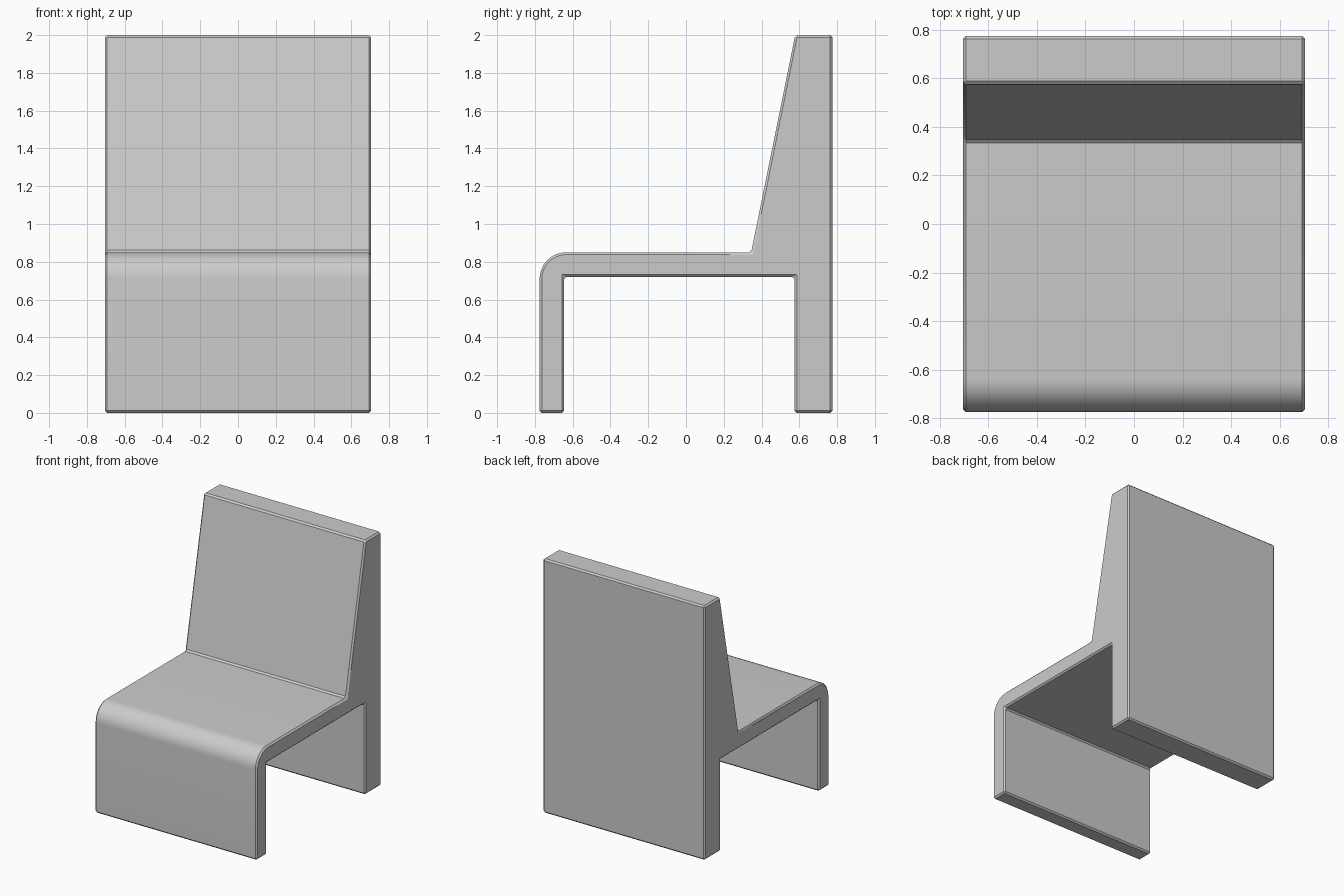
import bpy, bmesh, math

if "Cube" in bpy.data.objects:
    bpy.data.objects.remove(bpy.data.objects["Cube"])

HALF_W = 0.705
BEVEL = 0.012

# Side profile (y, z): rounded front edge, seat, sloped back, rear slab, underside
R, CY, CZ, N = 0.14, -0.635, 0.71, 10
profile = [(-0.775, 0)]
for i in range(N + 1):
    a = math.pi - i * math.pi / 2 / N
    profile.append((CY + R * math.cos(a), CZ + R * math.sin(a)))
profile += [(0.345, 0.85), (0.578, 2.0), (0.775, 2.0), (0.775, 0),
            (0.575, 0), (0.575, 0.72), (-0.645, 0.72), (-0.645, 0)]

# Extrude the profile across the chair width
bm = bmesh.new()
face = bm.faces.new([bm.verts.new((-HALF_W, y, z)) for y, z in profile])
ext = bmesh.ops.extrude_face_region(bm, geom=[face])
verts = [g for g in ext["geom"] if isinstance(g, bmesh.types.BMVert)]
bmesh.ops.translate(bm, verts=verts, vec=(2 * HALF_W, 0, 0))
bmesh.ops.recalc_face_normals(bm, faces=bm.faces)

# Small chamfer on every hard edge
hard = [e for e in bm.edges if e.calc_face_angle(0) > math.radians(30)]
bmesh.ops.bevel(bm, geom=hard, offset=BEVEL, offset_type='OFFSET', segments=1,
                profile=0.5, affect='EDGES', clamp_overlap=True)
bmesh.ops.recalc_face_normals(bm, faces=bm.faces)

mesh = bpy.data.meshes.new("chair")
bm.to_mesh(mesh)
bm.free()
chair = bpy.data.objects.new("chair", mesh)
bpy.context.collection.objects.link(chair)

# Smooth only the rounded front edge
bpy.context.view_layer.objects.active = chair
chair.select_set(True)
bpy.ops.object.shade_smooth_by_angle(angle=math.radians(30))
